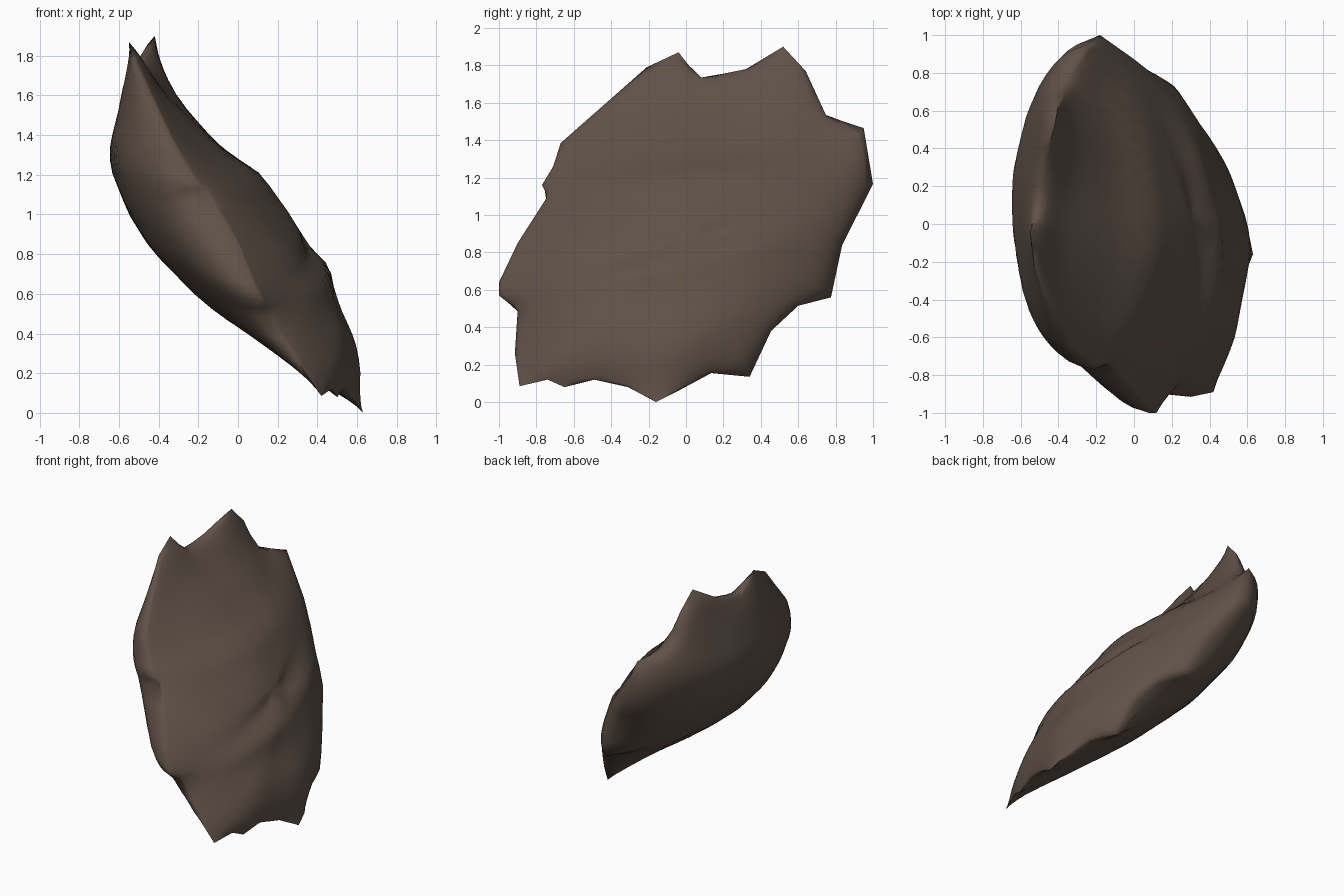
import bpy, bmesh
from mathutils import Vector, noise

cube = bpy.data.objects.get("Cube")
if cube:
    bpy.data.objects.remove(cube, do_unlink=True)

# Ragged rim of the slab (x, y, z)
RIM = [(-.55, -.04, 1.87), (-.51, .07, 1.73), (-.48, .32, 1.78), (-.42, .52, 1.9),
       (-.4, .64, 1.77), (-.37, .75, 1.53), (-.25, .95, 1.465), (-.18, 1, 1.165),
       (0, .835, .84), (.14, .775, .56), (.25, .6, .515), (.36, .455, .38),
       (.43, .34, .135), (.5, .135, .155), (.61, -.06, .05), (.63, -.16, 0),
       (.57, -.31, .08), (.53, -.49, .12), (.5, -.65, .08), (.47, -.74, .12),
       (.42, -.89, .085), (.3, -.915, .26), (.15, -.9, .49), (.12, -1, .57),
       (.08, -1, .64), (0, -.9, .85), (-.15, -.74, 1.1), (-.21, -.77, 1.16),
       (-.27, -.71, 1.26), (-.34, -.67, 1.385), (-.53, -.21, 1.79)]
# Centre profiles of the upper and lower faces (z, x)
UPPER = [(0, .63), (.2, .65), (.5, .52), (.72, .44), (.82, .38), (1, .27),
         (1.22, .13), (1.28, .08), (1.4, -.05), (1.6, -.24), (1.9, -.38)]
LOWER = [(0, .63), (.1, .36), (.25, .13), (.43, -.11), (.6, -.27), (.77, -.4),
         (1, -.55), (1.2, -.64), (1.3, -.655), (1.6, -.62), (1.9, -.56)]
CENTRE = Vector((0, 0, .92))
RINGS = [.985, .96, .925, .88] + [.82 - .07 * i for i in range(11)]


def profile(table, z):
    for (z0, x0), (z1, x1) in zip(table, table[1:]):
        if z <= z1:
            return x0 + (x1 - x0) * (z - z0) / (z1 - z0)
    return table[-1][1]


# Split each rim edge in two, and average it into a calmer inner outline
rim = []
for a, b in zip(RIM, RIM[1:] + RIM[:1]):
    rim += [Vector(a), (Vector(a) + Vector(b)) / 2]
count = len(rim)
calm = [sum((rim[(i + k) % count] for k in range(-3, 4)), Vector()) / 7
        for i in range(count)]

bm = bmesh.new()
rim_verts = [bm.verts.new(p) for p in rim]
inner = []


def ledge(y, z):
    """Slanting broken steps across the upper face."""
    offset = 0
    for level, slope in ((.8, .25), (1.24, .08)):
        d = z - level - slope * y
        offset += .03 * max(0, 1 - abs(d + .04) / .08)
        offset -= .03 * max(0, 1 - abs(d - .06) / .08)
    return offset


def build_face(table, upper, exponent, power, front_power):
    """Shell from the rim to the centre; front_power shapes the -y side."""
    previous = rim_verts

    def add(vs):
        bm.faces.new(vs if upper else vs[::-1])

    for s in RINGS:
        ring = []
        for ragged, smooth in zip(rim, calm):
            edge = smooth.lerp(ragged, s ** 7)
            p = CENTRE + s * (edge - CENTRE)
            frontness = max(0, -edge.y)
            fill = (1 - s ** exponent) ** (power + (front_power - power) * frontness)
            x = edge.x + (profile(table, p.z) - edge.x) * fill
            x += .025 * fill * noise.noise(Vector((1, p.y * 2.5, p.z * 4)))
            if upper:
                x += fill * ledge(p.y, p.z)
            ring.append(bm.verts.new((x, p.y, p.z)))
        for i in range(count):
            j = (i + 1) % count
            add([previous[i], previous[j], ring[j], ring[i]])
        inner.extend(ring)
        previous = ring
    tip = bm.verts.new((profile(table, CENTRE.z), CENTRE.y, CENTRE.z))
    inner.append(tip)
    for i in range(count):
        add([previous[i], previous[(i + 1) % count], tip])


build_face(UPPER, True, 1.8, .55, .9)
build_face(LOWER, False, 2, .43, .43)
for _ in range(2):
    bmesh.ops.smooth_vert(bm, verts=inner, factor=.3, use_axis_x=True,
                          use_axis_y=True, use_axis_z=True)
bmesh.ops.recalc_face_normals(bm, faces=bm.faces)

mesh = bpy.data.meshes.new("rock_slab")
bm.to_mesh(mesh)
bm.free()
slab = bpy.data.objects.new("rock_slab", mesh)
bpy.context.collection.objects.link(slab)

# Dark brown stone
stone = bpy.data.materials.new("brown_stone")
stone.use_nodes = True
color = (.115, .083, .064, 1)
stone.diffuse_color = color
stone.node_tree.nodes["Principled BSDF"].inputs["Base Color"].default_value = color
mesh.materials.append(stone)

bpy.context.view_layer.objects.active = slab
slab.select_set(True)
bpy.ops.object.shade_smooth_by_angle(angle=1.5)
